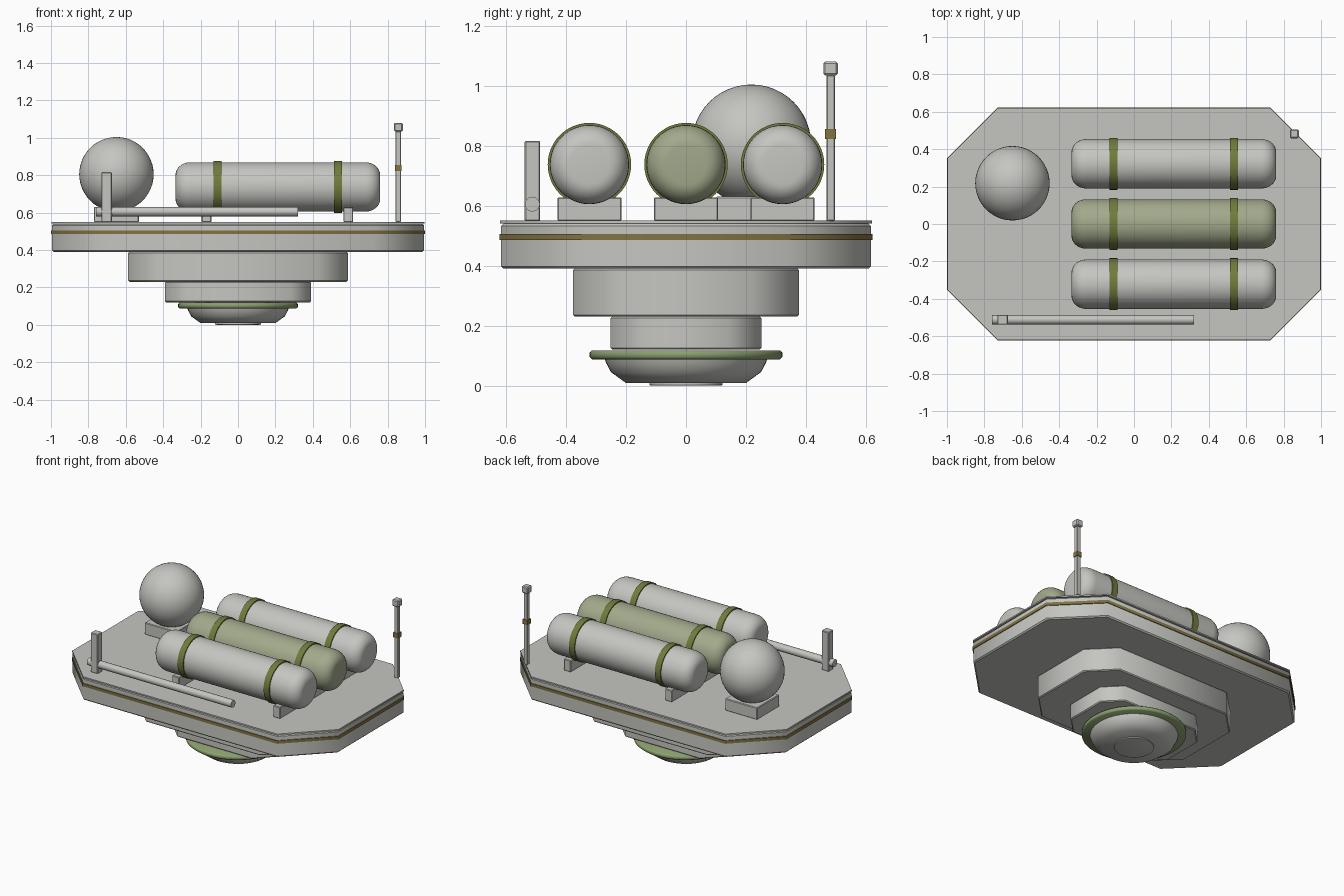
import bpy, bmesh, math
from mathutils import Matrix, Vector

if "Cube" in bpy.data.objects:
    bpy.data.objects.remove(bpy.data.objects["Cube"])


def material(name, rgb):
    m = bpy.data.materials.new(name)
    m.diffuse_color = (*rgb, 1)
    m.use_nodes = True
    m.node_tree.nodes["Principled BSDF"].inputs["Base Color"].default_value = m.diffuse_color
    return m


GREY = material("light grey", (0.56, 0.56, 0.53))
SAGE = material("sage green", (0.36, 0.40, 0.26))
OLIVE = material("olive strap", (0.16, 0.20, 0.045))
BRASS = material("dull brass", (0.22, 0.17, 0.055))
RING = material("ring green", (0.26, 0.35, 0.16))


def finish(name, bm, mat, angle=None):
    bmesh.ops.recalc_face_normals(bm, faces=bm.faces)
    me = bpy.data.meshes.new(name)
    bm.to_mesh(me)
    bm.free()
    me.materials.append(mat)
    ob = bpy.data.objects.new(name, me)
    bpy.context.collection.objects.link(ob)
    if angle:
        bpy.ops.object.select_all(action='DESELECT')
        ob.select_set(True)
        bpy.context.view_layer.objects.active = ob
        bpy.ops.object.shade_smooth_by_angle(angle=math.radians(angle))
    return ob


def octagon_slab(name, hx, hy, cut, z0, z1, mat, bevel=0.0):
    """Chamfered slab, smooth round the walls, sharp at the rims."""
    def outline(d):
        c = cut - d * 0.59
        x, y = hx - d, hy - d
        return [(x, y - c), (x - c, y), (c - x, y), (-x, y - c),
                (-x, c - y), (c - x, -y), (x - c, -y), (x, c - y)]
    levels = [(0, z0), (0, z1)]
    if bevel:
        levels = [(bevel, z0), (0, z0 + bevel), (0, z1 - bevel), (bevel, z1)]
    bm = bmesh.new()
    loops = [[bm.verts.new((x, y, z)) for x, y in outline(d)] for d, z in levels]
    for a, b in zip(loops, loops[1:]):
        for i in range(8):
            j = (i + 1) % 8
            bm.faces.new((a[i], a[j], b[j], b[i]))
    bm.faces.new(loops[0])
    bm.faces.new(loops[-1])
    for f in bm.faces:
        f.smooth = True
    for e in bm.edges:
        e.smooth = abs(e.verts[0].co.z - e.verts[1].co.z) > 1e-5
    return finish(name, bm, mat)


def lathe(name, profile, mat, loc=(0, 0, 0), axis='Z', steps=48, angle=40):
    """Spin (radius, height) points about Z, or lay the result along X."""
    bm = bmesh.new()
    vs = [bm.verts.new((r, 0, h)) for r, h in profile]
    es = [bm.edges.new(p) for p in zip(vs, vs[1:])]
    bmesh.ops.spin(bm, geom=vs + es, cent=(0, 0, 0), axis=(0, 0, 1),
                   angle=math.tau, steps=steps)
    bmesh.ops.remove_doubles(bm, verts=bm.verts, dist=1e-5)
    if axis == 'X':
        bm.transform(Matrix.Rotation(math.pi / 2, 4, 'Y'))
    bm.transform(Matrix.Translation(loc))
    return finish(name, bm, mat, angle)


def box(name, lo, hi, mat, bevel=0.004):
    lo, hi = Vector(lo), Vector(hi)
    bm = bmesh.new()
    bmesh.ops.create_cube(bm, size=1)
    bm.transform(Matrix.Translation((lo + hi) / 2) @ Matrix.Diagonal((*(hi - lo), 1)))
    if bevel:
        bmesh.ops.bevel(bm, geom=bm.edges[:], offset=bevel, segments=1, affect='EDGES')
    return finish(name, bm, mat)


# Stepped hull
octagon_slab("deck_body", 0.995, 0.617, 0.268, 0.39, 0.54, GREY, 0.008)
octagon_slab("deck_trim", 1.0, 0.622, 0.27, 0.485, 0.505, BRASS)
octagon_slab("deck_plate", 0.998, 0.62, 0.27, 0.541, 0.55, GREY)
octagon_slab("middle_tier", 0.587, 0.376, 0.16, 0.23, 0.391, GREY, 0.006)
octagon_slab("lower_tier", 0.39, 0.251, 0.11, 0.12, 0.231, GREY, 0.006)

# Underside ring and dish
lathe("belly_ring", [(0, 0.118), (0.313, 0.118), (0.321, 0.111), (0.321, 0.095),
                     (0.313, 0.088), (0, 0.088)], RING, angle=50)
lathe("belly_dish", [(0, 0.092), (0.272, 0.092), (0.266, 0.075), (0.25, 0.045),
                     (0.2, 0.009), (0, 0.009)], GREY)
lathe("belly_port", [(0, 0.012), (0.122, 0.012), (0.122, 0.002), (0.115, 0.0), (0, 0.0)],
      GREY)

# Three strapped tanks on saddles
R, HALF, CAP = 0.132, 0.547, 0.08
side = [(0.065 + (R - 0.065) * math.sin(t), HALF - CAP + CAP * math.cos(t))
        for t in (math.pi / 2 * i / 7 for i in range(8))]
tank_profile = ([(0, HALF)] + side + [(r, -h) for r, h in reversed(side)] + [(0, -HALF)])
W, B = 0.021, 0.139
strap_profile = [(0.125, -W), (B, -W), (B, W), (0.125, W)]
for label, y, mat in (("front", -0.322, GREY), ("middle", 0, SAGE), ("rear", 0.322, GREY)):
    lathe(label + "_tank", tank_profile, mat, (0.213, y, 0.737), 'X')
    for n, x in enumerate((-0.11, 0.535)):
        lathe(f"{label}_tank_strap_{n}", strap_profile, OLIVE, (x, y, 0.737), 'X')
    for n, x in enumerate((-0.168, 0.59)):
        box(f"{label}_tank_saddle_{n}", (x - 0.026, y - 0.107, 0.549),
            (x + 0.026, y + 0.107, 0.628), GREY)

# Round pressure vessel on its block
ball = [(0.199 * math.sin(math.pi * i / 24), 0.199 * math.cos(math.pi * i / 24))
        for i in range(25)]
lathe("round_vessel", ball, GREY, (-0.65, 0.218, 0.805))
box("vessel_block", (-0.77, 0.1, 0.549), (-0.53, 0.338, 0.63), GREY)

# Front rail and its post
lathe("rail_rod", [(0, -0.54), (0.025, -0.54), (0.025, 0.54), (0, 0.54)], GREY,
      (-0.218, -0.512, 0.605), 'X', steps=12)
box("rail_post", (-0.73, -0.538, 0.549), (-0.675, -0.486, 0.816), GREY)

# Corner mast
MX, MY = 0.857, 0.482


def mast_part(name, half, z0, z1, mat, bevel):
    box(name, (MX - half, MY - half, z0), (MX + half, MY + half, z1), mat, bevel)


mast_part("mast_pole", 0.014, 0.549, 1.035, GREY, 0.003)
mast_part("mast_collar", 0.018, 0.822, 0.855, BRASS, 0)
mast_part("mast_cap", 0.024, 1.034, 1.08, GREY, 0.006)
